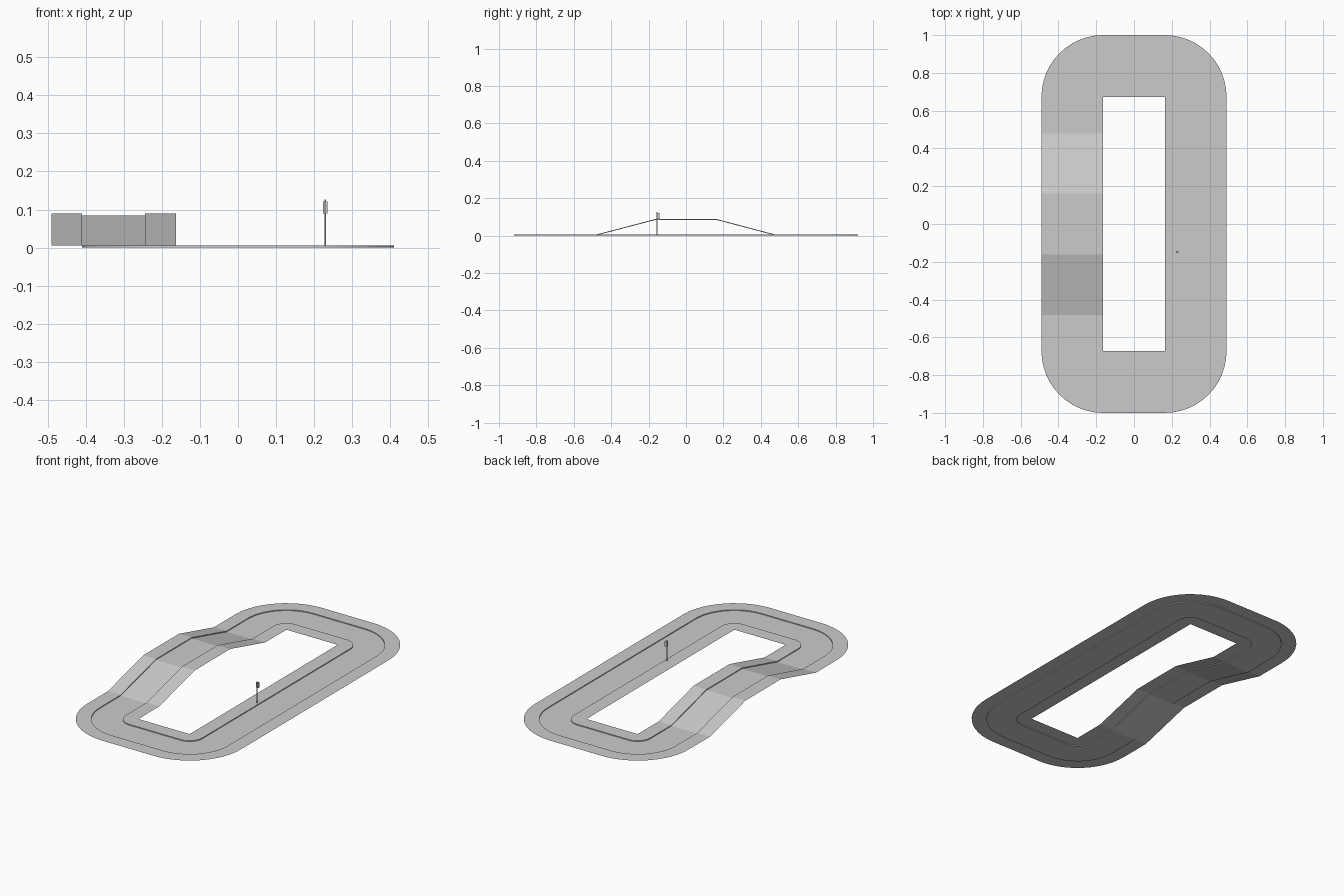
import bpy, bmesh, math
from mathutils import Vector

cube = bpy.data.objects.get("Cube")
if cube:
    bpy.data.objects.remove(cube)


def material(name, colour):
    m = bpy.data.materials.new(name)
    m.use_nodes = True
    m.diffuse_color = colour
    m.node_tree.nodes["Principled BSDF"].inputs["Base Color"].default_value = colour
    return m


GREY = material("plain grey", (0.6, 0.6, 0.6, 1))


def finish(bm, name):
    mesh = bpy.data.meshes.new(name)
    bm.to_mesh(mesh)
    bm.free()
    mesh.materials.append(GREY)
    ob = bpy.data.objects.new(name, mesh)
    bpy.context.collection.objects.link(ob)
    return ob


def box(bm, lo, hi):
    lo, hi = Vector(lo), Vector(hi)
    verts = bmesh.ops.create_cube(bm, size=1)["verts"]
    bmesh.ops.scale(bm, vec=hi - lo, verts=verts)
    bmesh.ops.translate(bm, vec=(lo + hi) / 2, verts=verts)


# Cross-section: distance out from the square hole, and height
KERB = 0.005
WIDTH = 0.327
SECTION = [(WIDTH, KERB), (0.246, KERB), (0.246, 0), (0.081, 0), (0.081, KERB), (0, KERB)]
HOLE_X, HOLE_Y = 0.163, 0.673
STEPS = 12

# Stations round the loop: four rounded corners and the raised left straight
stations = []
for corner, (sx, sy) in enumerate([(1, 1), (-1, 1), (-1, -1), (1, -1)]):
    for i in range(STEPS + 1):
        a = (corner + i / STEPS) * math.pi / 2
        stations.append((sx * HOLE_X, sy * HOLE_Y, math.cos(a), math.sin(a), 0))
    if corner == 1:
        for y, h in [(0.48, 0), (0.162, 0.084), (-0.162, 0.084), (-0.483, 0)]:
            stations.append((-HOLE_X, y, -1, 0, h))

# Track: loft the section through the stations
bm = bmesh.new()
rings = [[bm.verts.new((cx + dx * r, cy + dy * r, z + h)) for r, z in SECTION]
         for cx, cy, dx, dy, h in stations]
for k, a in enumerate(rings):
    b = rings[(k + 1) % len(rings)]
    for j in range(len(SECTION) - 1):
        bm.faces.new((a[j], b[j], b[j + 1], a[j + 1]))
bmesh.ops.remove_doubles(bm, verts=bm.verts, dist=0.0001)
finish(bm, "race_track")

# Signal: thin post with a small lamp housing on its rear side
bm = bmesh.new()
bmesh.ops.create_cone(bm, cap_ends=True, segments=8, radius1=0.002, radius2=0.002, depth=0.121)
bmesh.ops.translate(bm, vec=(0.229, -0.155, 0.0655), verts=bm.verts)
finish(bm, "signal_post")

bm = bmesh.new()
box(bm, (0.2225, -0.153, 0.09), (0.2355, -0.143, 0.121))
finish(bm, "signal_housing")
